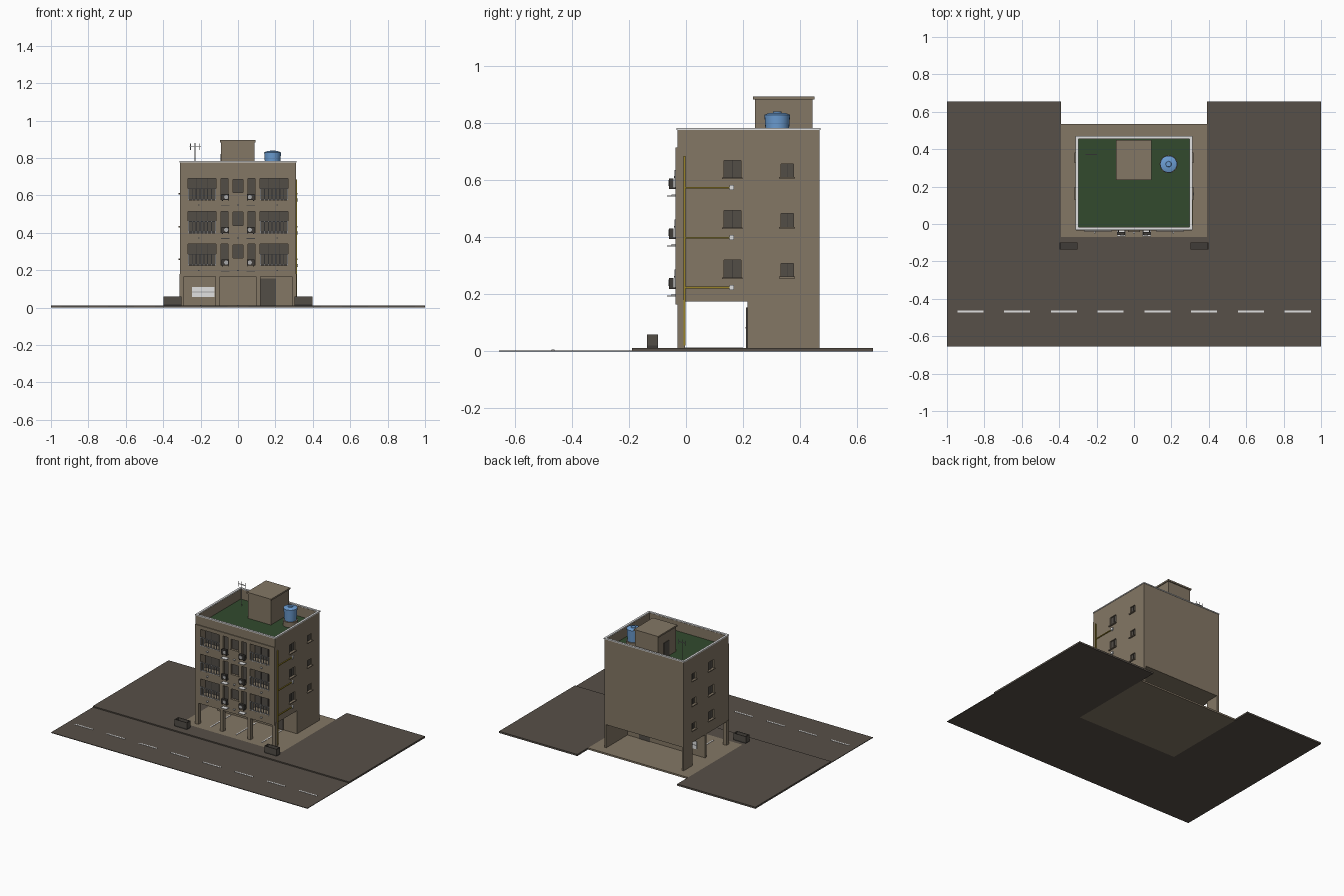
import bpy
from math import radians

cube = bpy.data.objects.get("Cube")
if cube:
    bpy.data.objects.remove(cube, do_unlink=True)


def material(name, r, g, b):
    m = bpy.data.materials.new(name)
    m.use_nodes = True
    m.diffuse_color = (r, g, b, 1)
    m.node_tree.nodes["Principled BSDF"].inputs["Base Color"].default_value = (r, g, b, 1)
    return m


TAN = material("tan_plaster", 0.23, 0.185, 0.13)
ASPHALT = material("dark_asphalt", 0.095, 0.08, 0.065)
GLASS = material("dark_glass", 0.085, 0.075, 0.062)
WHITE = material("white_paint", 0.75, 0.75, 0.75)
METAL = material("light_metal", 0.4, 0.4, 0.4)
DARK = material("dark_metal", 0.05, 0.045, 0.04)
GREEN = material("green_roof", 0.032, 0.068, 0.027)
BLUE = material("blue_plastic", 0.15, 0.34, 0.65)
YELLOW = material("yellow_pipe", 0.32, 0.23, 0.02)


def box(name, mat, x, y, z):
    """Box from (low, high) pairs on each axis."""
    mesh = bpy.data.meshes.new(name)
    pts = [(a, b, c) for a in x for b in y for c in z]
    mesh.from_pydata(pts, [], [(0, 1, 3, 2), (4, 6, 7, 5), (0, 4, 5, 1),
                               (2, 3, 7, 6), (0, 2, 6, 4), (1, 5, 7, 3)])
    mesh.materials.append(mat)
    ob = bpy.data.objects.new(name, mesh)
    bpy.context.collection.objects.link(ob)
    return ob


def around(c, half):
    return (c - half, c + half)


def side(s, a, b):
    """Range a..b mirrored to the given side."""
    return tuple(sorted((s * a, s * b)))


def cylinder(name, mat, x, y, z, r1, r2):
    bpy.ops.mesh.primitive_cone_add(vertices=24, radius1=r1, radius2=r2, depth=z[1] - z[0],
                                    location=(x, y, sum(z) / 2))
    ob = bpy.context.object
    ob.name = name
    ob.data.materials.append(mat)
    bpy.ops.object.shade_smooth_by_angle(angle=radians(35))
    return ob


def cut(targets, cutters):
    """Subtract every cutter from every target, then discard the cutters."""
    for target in targets:
        bpy.context.view_layer.objects.active = target
        for c in cutters:
            mod = target.modifiers.new("opening", 'BOOLEAN')
            mod.operation = 'DIFFERENCE'
            mod.solver = 'EXACT'
            mod.object = c
            bpy.ops.object.modifier_apply(modifier=mod.name)
    for c in cutters:
        bpy.data.objects.remove(c, do_unlink=True)


# Ground: road, pavement, side lots and building plot
box("road", ASPHALT, (-1, 1), (-0.655, -0.19), (0, 0.004))
box("pavement", ASPHALT, (-1, 1), (-0.19, -0.07), (0, 0.012))
for s in (-1, 1):
    box("side_lot", ASPHALT, side(s, 0.39, 1), (-0.07, 0.655), (0, 0.012))
box("plot_floor", TAN, (-0.39, 0.39), (-0.07, 0.535), (0, 0.012))
for i in range(8):
    box("lane_dash", WHITE, around(-0.875 + 0.25 * i, 0.07), around(-0.467, 0.005), (0.003, 0.006))
for x in (-0.2, 0, 0.2):
    box("parking_line", WHITE, around(x, 0.004), (-0.02, 0.2), (0.011, 0.014))

# Open ground floor: front columns, rear walls, door and screen
for s in (-1, 1):
    box("outer_column", TAN, side(s, 0.288, 0.313), (-0.03, -0.003), (0.01, 0.18))
    box("inner_column", TAN, side(s, 0.096, 0.12), (-0.03, -0.003), (0.01, 0.18))
box("lobby_wall", TAN, (-0.31, 0.31), (0.215, 0.23), (0.01, 0.18))
box("right_ground_wall", TAN, (0.295, 0.31), (0.22, 0.468), (0.01, 0.18))
box("left_ground_wall", TAN, (-0.31, -0.295), (0.37, 0.468), (0.01, 0.18))
box("lobby_door", GLASS, (0.118, 0.203), (0.211, 0.234), (0.012, 0.155))
box("lobby_screen", WHITE, (-0.245, -0.125), (0.211, 0.234), (0.056, 0.11))
box("screen_bar", METAL, (-0.245, -0.125), (0.209, 0.236), (0.081, 0.085))

# Main block with roof well, balconies and windows cut in
body = box("main_block", TAN, (-0.31, 0.31), (-0.03, 0.468), (0.175, 0.778))
skin = box("facade_skin", TAN, (-0.31, 0.31), (-0.036, -0.03), (0.165, 0.715))
cut([body], [box("roof_well", TAN, (-0.297, 0.297), (-0.017, 0.455), (0.705, 0.9))])
front_holes, side_holes = [], []
for floor in range(3):
    z = 0.175 + 0.175 * floor
    front_holes.append(box("vent_hole", TAN, around(0, 0.028), (-0.1, -0.02), (z + 0.09, z + 0.16)))
    for s in (-1, 1):
        front_holes.append(box("balcony_hole", TAN, side(s, 0.118, 0.268), (-0.1, 0.03),
                               (z + 0.05, z + 0.165)))
        front_holes.append(box("door_hole", TAN, side(s, 0.053, 0.092), (-0.1, -0.015),
                               (z + 0.05, z + 0.165)))
        for y, half, low, high in ((0.163, 0.03, 0.085, 0.145), (0.355, 0.022, 0.087, 0.133)):
            side_holes.append(box("window_hole", TAN, side(s, 0.298, 0.4), around(y, half),
                                  (z + low, z + high)))
cut([skin, body], front_holes)
cut([body], side_holes)

# Fittings repeated on each floor
for floor in range(3):
    z = 0.175 + 0.175 * floor
    box("stair_window", GLASS, around(0, 0.028), (-0.026, -0.019), (z + 0.09, z + 0.16))
    box("stair_window_sill", TAN, around(0, 0.032), (-0.042, -0.03), (z + 0.084, z + 0.09))
    for x in (-0.21, 0, 0.21):
        box("drain_spout", WHITE, around(x, 0.005), (-0.05, -0.03), (z + 0.02, z + 0.026))
    for s in (-1, 1):
        # Balcony glazing and railing
        box("balcony_glazing", GLASS, side(s, 0.118, 0.268), (0.023, 0.031), (z + 0.05, z + 0.165))
        for x in (0.165, 0.22):
            box("glazing_mullion", DARK, around(s * x, 0.002), (0.02, 0.024), (z + 0.05, z + 0.165))
        for h in (0.052, 0.108):
            box("balcony_rail", METAL, side(s, 0.118, 0.268), (-0.04, -0.034), (z + h, z + h + 0.004))
        for i in range(8):
            box("baluster", METAL, around(s * (0.121 + 0.0206 * i), 0.0025), (-0.04, -0.034),
                (z + 0.05, z + 0.11))
        # Narrow window with cooling unit and tray
        box("narrow_window", GLASS, side(s, 0.053, 0.092), (-0.021, -0.014), (z + 0.05, z + 0.165))
        box("cooling_unit", DARK, around(s * 0.068, 0.021), (-0.06, -0.043), (z + 0.05, z + 0.082))
        fan = cylinder("cooling_fan", METAL, s * 0.063, 0, (-0.001, 0.001), 0.011, 0.011)
        fan.location = (s * 0.063, -0.061, z + 0.066)
        fan.rotation_euler.x = radians(90)
        for x in (0.052, 0.084):
            box("unit_bracket", DARK, around(s * x, 0.0025), (-0.06, -0.03), (z + 0.044, z + 0.05))
        box("drip_tray", WHITE, around(s * 0.068, 0.022), (-0.066, -0.03), (z + 0.018, z + 0.022))
        # Side windows with sills
        for y, half, low, high in ((0.163, 0.03, 0.085, 0.145), (0.355, 0.022, 0.087, 0.133)):
            box("side_window", GLASS, side(s, 0.296, 0.301), around(y, half), (z + low, z + high))
            box("window_mullion", DARK, side(s, 0.3, 0.304), around(y, 0.0015), (z + low, z + high))
            box("window_sill", TAN, side(s, 0.305, 0.319), around(y, half + 0.006),
                (z + low - 0.006, z + low))
    # Gas branch and meter
    box("gas_branch", YELLOW, (0.309, 0.316), (-0.006, 0.155), (z + 0.046, z + 0.052))
    box("gas_meter", WHITE, (0.309, 0.321), around(0.16, 0.008), (z + 0.041, z + 0.058))
box("gas_riser", YELLOW, (0.31, 0.316), (-0.008, -0.002), (0.02, 0.685))

# Roof: floor, white coping and stair house
box("roof_floor", GREEN, (-0.298, 0.298), (-0.018, 0.456), (0.7, 0.709))
for s in (-1, 1):
    box("side_coping", WHITE, side(s, 0.298, 0.313), (-0.033, 0.471), (0.776, 0.783))
for y in ((-0.033, -0.018), (0.456, 0.471)):
    box("end_coping", WHITE, (-0.298, 0.298), y, (0.776, 0.783))
box("stair_house", TAN, (-0.091, 0.087), (0.242, 0.443), (0.705, 0.885))
box("stair_house_cap", TAN, (-0.097, 0.093), (0.235, 0.45), (0.884, 0.895))
box("stair_house_door", GLASS, (-0.094, -0.09), (0.32, 0.38), (0.709, 0.82))

# Water tank
cylinder("tank_base", TAN, 0.185, 0.32, (0.705, 0.745), 0.048, 0.048)
cylinder("tank_body", BLUE, 0.185, 0.32, (0.745, 0.83), 0.039, 0.045)
cylinder("tank_shoulder", BLUE, 0.185, 0.32, (0.83, 0.836), 0.045, 0.03)
cylinder("tank_lid", BLUE, 0.185, 0.32, (0.835, 0.841), 0.016, 0.014)

# Aerial
box("aerial_mast", METAL, around(-0.23, 0.0015), around(0.372, 0.0015), (0.705, 0.88))
box("aerial_boom", METAL, (-0.258, -0.198), around(0.372, 0.002), (0.858, 0.862))
for x in (-0.254, -0.23, -0.204):
    box("aerial_element", METAL, around(x, 0.0015), around(0.372, 0.0015), (0.842, 0.878))

# Street bins with open tops
for s in (-1, 1):
    box("bin_bottom", DARK, side(s, 0.302, 0.398), (-0.137, -0.098), (0.012, 0.02))
    for y in (-0.137, -0.102):
        box("bin_long_wall", GLASS, side(s, 0.302, 0.398), (y, y + 0.004), (0.018, 0.06))
    for x in (0.302, 0.394):
        box("bin_end_wall", GLASS, side(s, x, x + 0.004), (-0.134, -0.101), (0.018, 0.06))
